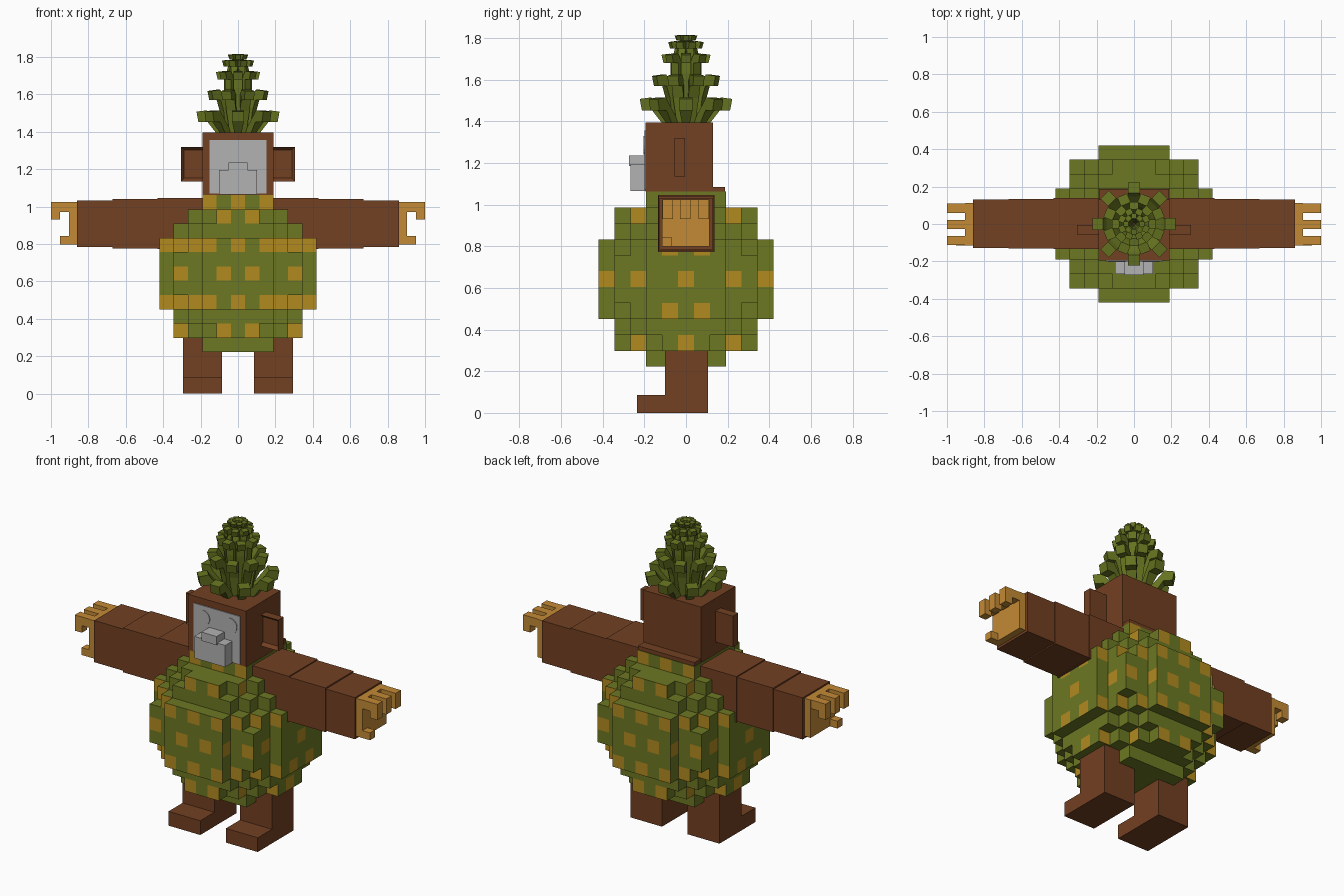
import bpy, bmesh, math
from mathutils import Matrix, Vector

if "Cube" in bpy.data.objects:
    bpy.data.objects.remove(bpy.data.objects["Cube"])


def material(name, rgb):
    m = bpy.data.materials.new(name)
    m.diffuse_color = (*rgb, 1)
    m.use_nodes = True
    m.node_tree.nodes["Principled BSDF"].inputs["Base Color"].default_value = m.diffuse_color
    return m


BROWN = material("brown fur", (0.171, 0.051, 0.016))
GREEN = material("rind green", (0.150, 0.188, 0.016))
YELLOW = material("rind yellow", (0.445, 0.254, 0.0144))
LEAF = material("leaf green", (0.130, 0.170, 0.014))
GREY = material("face grey", (0.445, 0.445, 0.445))
TAN = material("hand tan", (0.552, 0.254, 0.036))


def finish(name, bm, *mats):
    bmesh.ops.recalc_face_normals(bm, faces=bm.faces)
    me = bpy.data.meshes.new(name)
    bm.to_mesh(me)
    bm.free()
    for m in mats:
        me.materials.append(m)
    ob = bpy.data.objects.new(name, me)
    bpy.context.collection.objects.link(ob)
    return ob


def add_box(bm, x0, x1, y0, y1, z0, z1):
    mat = (Matrix.Translation(((x0 + x1) / 2, (y0 + y1) / 2, (z0 + z1) / 2))
           @ Matrix.Diagonal((x1 - x0, y1 - y0, z1 - z0, 1)))
    return bmesh.ops.create_cube(bm, size=1, matrix=mat)["verts"]


def boxes(name, mat, *dims):
    bm = bmesh.new()
    for d in dims:
        add_box(bm, *d)
    return finish(name, bm, mat)


def mirrored(name, mat, *dims):
    for side, s in (("right", 1), ("left", -1)):
        out = [(min(s * d[0], s * d[1]), max(s * d[0], s * d[1]), *d[2:]) for d in dims]
        boxes(side + "_" + name, mat, *out)


# Round blocky body: outer faces of a sphere of cubes, with a checked rind
CELL, MID = 0.0764, 0.642
SPOT_X = {0: (0, 3, 5), 2: (1,)}
SPOT_Y = {0: (1, 4), 2: (0, 2, 3, 4, 5)}


def solid(c):
    return sum(v * v for v in c) <= 33


def is_spot(c, axis):
    if axis == 2:
        return False
    if axis == 0:
        return abs(c[1]) in SPOT_X.get(c[2] % 4, ())
    if c[2] == 5:
        return c[0] % 2 == 0
    return abs(c[0]) in SPOT_Y.get(c[2] % 4, ())


bm = bmesh.new()
corners = {}


def corner(p):
    if p not in corners:
        corners[p] = bm.verts.new((p[0] * CELL, p[1] * CELL, MID + p[2] * CELL))
    return corners[p]


R = range(-5, 6)
for c in [(i, j, k) for i in R for j in R for k in R if solid((i, j, k))]:
    for axis in range(3):
        for s in (-1, 1):
            n = list(c)
            n[axis] += s
            if solid(n):
                continue
            ring = []
            for a, b in ((-.5, -.5), (.5, -.5), (.5, .5), (-.5, .5)):
                p = list(c)
                p[axis] += s * 0.5
                p[(axis + 1) % 3] += a
                p[(axis + 2) % 3] += b
                ring.append(corner(tuple(p)))
            f = bm.faces.new(ring if s > 0 else ring[::-1])
            f.material_index = int(is_spot(c, axis))
finish("fruit_body", bm, GREEN, YELLOW)

# Head, neck, face plate and muzzle
boxes("head", BROWN, (-.19, .19, -.195, .13, 1.063, 1.395))
boxes("neck", BROWN, (-.187, .187, -.13, .187, .95, 1.085))
boxes("face_plate", GREY, (-.153, .153, -.2, -.19, 1.07, 1.355))
boxes("muzzle", GREY, (-.102, .102, -.267, -.195, 1.065, 1.195))
boxes("nose", GREY, (-.05, .05, -.274, -.195, 1.185, 1.237))
for side, s in (("right", 1), ("left", -1)):
    # Flat eye discs
    bm = bmesh.new()
    bmesh.ops.create_cone(bm, cap_ends=True, segments=16, radius1=.045, radius2=.045, depth=.006,
                          matrix=Matrix.Translation((s * .09, -.201, 1.285))
                          @ Matrix.Rotation(math.pi / 2, 4, 'X'))
    finish(side + "_eye", bm, GREY)
    # Ears with a recessed front
    bm = bmesh.new()
    add_box(bm, *sorted((s * .165, s * .306)), -.056, -.006, 1.135, 1.32)
    bm.normal_update()
    front = [f for f in bm.faces if f.normal.y < -.9]
    bmesh.ops.inset_region(bm, faces=front, thickness=.024, depth=0)
    bmesh.ops.translate(bm, verts=front[0].verts[:], vec=(0, .02, 0))
    finish(side + "_ear", bm, BROWN)

# Arms in three tapering sections, then hands with curled fingers and thumb
mirrored("arm", BROWN, (.15, .43, -.134, .138, .773, 1.047),
         (.43, .67, -.131, .134, .777, 1.041), (.67, .862, -.127, .13, .784, 1.033))
fingers = []
for y in (-.088, -.003, .085):
    fingers += [(.90, 1.0, y - .025, y + .025, .972, 1.024),
                (.953, 1.0, y - .025, y + .025, .93, .972)]
mirrored("hand", TAN, (.86, .903, -.115, .113, .798, 1.024), *fingers,
         (.90, .953, -.115, -.068, .798, .842))

# Legs and feet
mirrored("leg", BROWN, (.085, .295, -.102, .105, 0, .4))
mirrored("foot", BROWN, (.085, .295, -.235, -.1, 0, .085))

# Leafy crown: tiers of bent leaves (tip radius, tip height, root radius, tip size, turn)
tiers = [(.222, 1.515, .095, .062, 0), (.165, 1.625, .075, .056, .5), (.118, 1.725, .055, .046, 0),
         (.085, 1.785, .04, .036, .5), (.055, 1.815, .028, .028, 0)]
for n, (rad, top, root, t, turn) in enumerate(tiers):
    bm = bmesh.new()
    profile = [(root - .022, 1.39), (root, 1.39), (root + .02, top - 2.0 * t), (rad - .95 * t, top - t),
               (rad - .01, top - t), (rad, top - .12 * t), (rad - .9 * t, top),
               (rad - 1.2 * t, top - .45 * t), (root - .005, top - 1.4 * t)]
    for k in range(8):
        rot = Matrix.Rotation((k + turn) * math.pi / 4, 3, 'Z')
        w = t * .5
        a, b = [[bm.verts.new(rot @ Vector((r, y * (.6 if r < rad - 1.5 * t else 1), z))) for r, z in profile]
                for y in (-w, w)]
        bm.faces.new(a)
        bm.faces.new(b[::-1])
        for i in range(len(a)):
            j = (i + 1) % len(a)
            bm.faces.new((a[j], a[i], b[i], b[j]))
    finish("crown_leaves_%d" % (n + 1), bm, LEAF)
